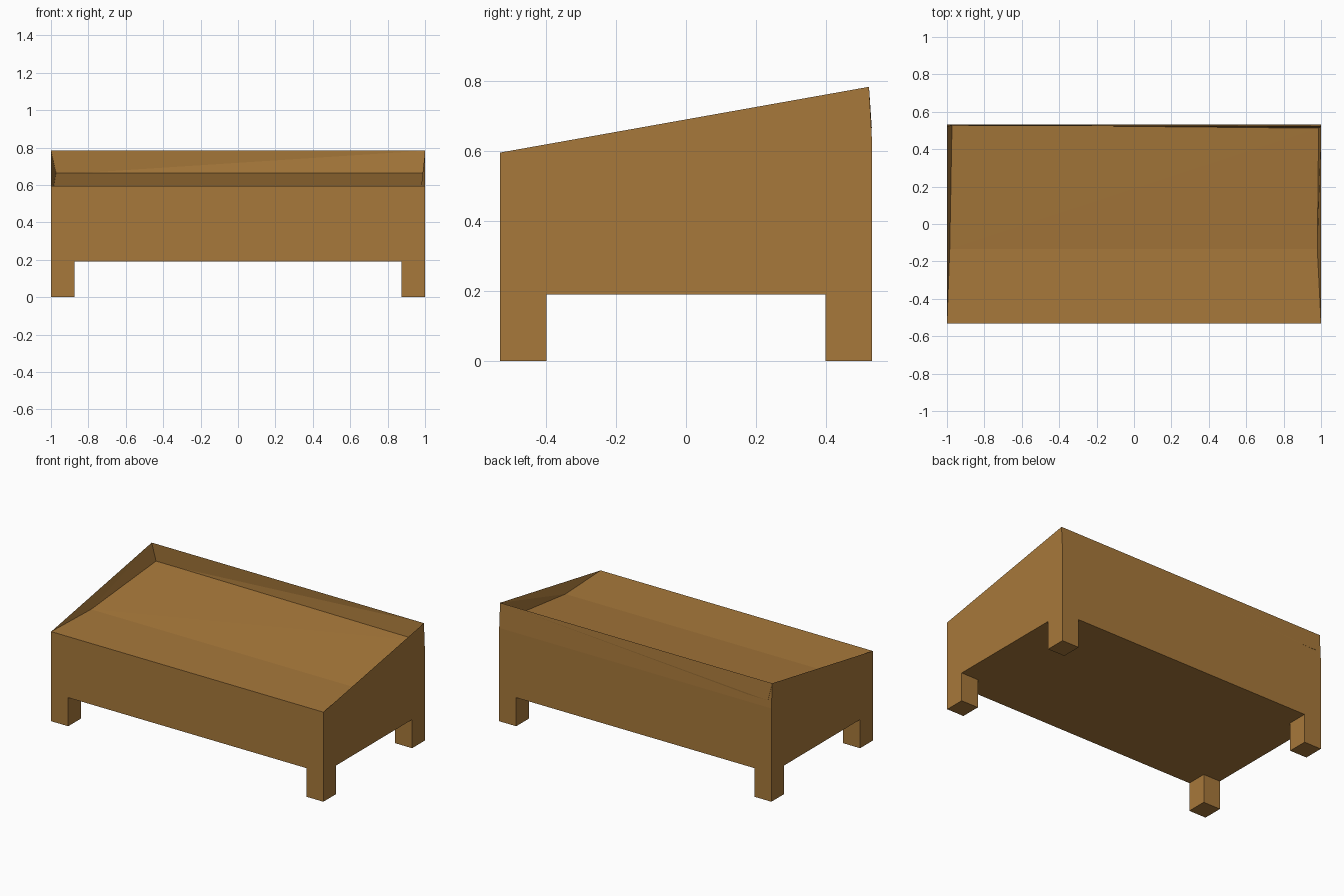
import bpy
import bmesh

if "Cube" in bpy.data.objects:
    bpy.data.objects.remove(bpy.data.objects["Cube"])

wood = bpy.data.materials.new("brown wood")
wood.diffuse_color = (0.39, 0.19, 0.043, 1)
wood.use_nodes = True
wood.node_tree.nodes["Principled BSDF"].inputs["Base Color"].default_value = wood.diffuse_color


def make_object(name, bm):
    mesh = bpy.data.meshes.new(name)
    bm.to_mesh(mesh)
    bm.free()
    mesh.materials.append(wood)
    obj = bpy.data.objects.new(name, mesh)
    bpy.context.collection.objects.link(obj)
    return obj


Y = 0.532       # half depth
FLOOR = 0.19    # underside of the tray

# Tray body: side profile swept across x, with the slanted top left open
profile = [(-Y, 0.595), (-Y, FLOOR), (Y, FLOOR), (Y, 0.62), (0.523, 0.783)]
bm = bmesh.new()
left = [bm.verts.new((-1, y, z)) for y, z in profile]
right = [bm.verts.new((1, y, z)) for y, z in profile]
bm.faces.new(left)
bm.faces.new(right[::-1])
for i in range(len(profile) - 1):
    bm.faces.new((left[i], right[i], right[i + 1], left[i + 1]))

# Sunken top: flat front strip, gentle ramp, and thin leaning inner walls
fl, fr, bl, br = left[0], right[0], left[-1], right[-1]
ml = bm.verts.new((-0.985, -0.135, 0.595))
mr = bm.verts.new((0.98, -0.135, 0.595))
il = bm.verts.new((-0.973, 0.531, 0.665))
ir = bm.verts.new((0.987, 0.512, 0.665))
for f in ((fl, fr, mr, ml), (ml, mr, ir), (ml, ir, il),
          (fl, ml, bl), (ml, il, bl), (fr, br, mr), (mr, br, ir),
          (il, ir, br), (il, br, bl)):
    bm.faces.new(f)
bmesh.ops.recalc_face_normals(bm, faces=bm.faces)
make_object("tray_body", bm)

# Four square corner legs, flush with the body
LX, LY = 0.125, 0.133
for sx, xn in ((-1, "left"), (1, "right")):
    for sy, yn in ((-1, "front"), (1, "back")):
        bm = bmesh.new()
        bmesh.ops.create_cube(bm, size=1)
        for v in bm.verts:
            v.co.x = v.co.x * LX + sx * (1 - LX / 2)
            v.co.y = v.co.y * LY + sy * (Y - LY / 2)
            v.co.z = (v.co.z + 0.5) * FLOOR
        # open the leg top where it joins the body
        top = [f for f in bm.faces if f.normal.z > 0.5]
        bmesh.ops.delete(bm, geom=top, context='FACES_ONLY')
        make_object(f"{yn}_{xn}_leg", bm)
